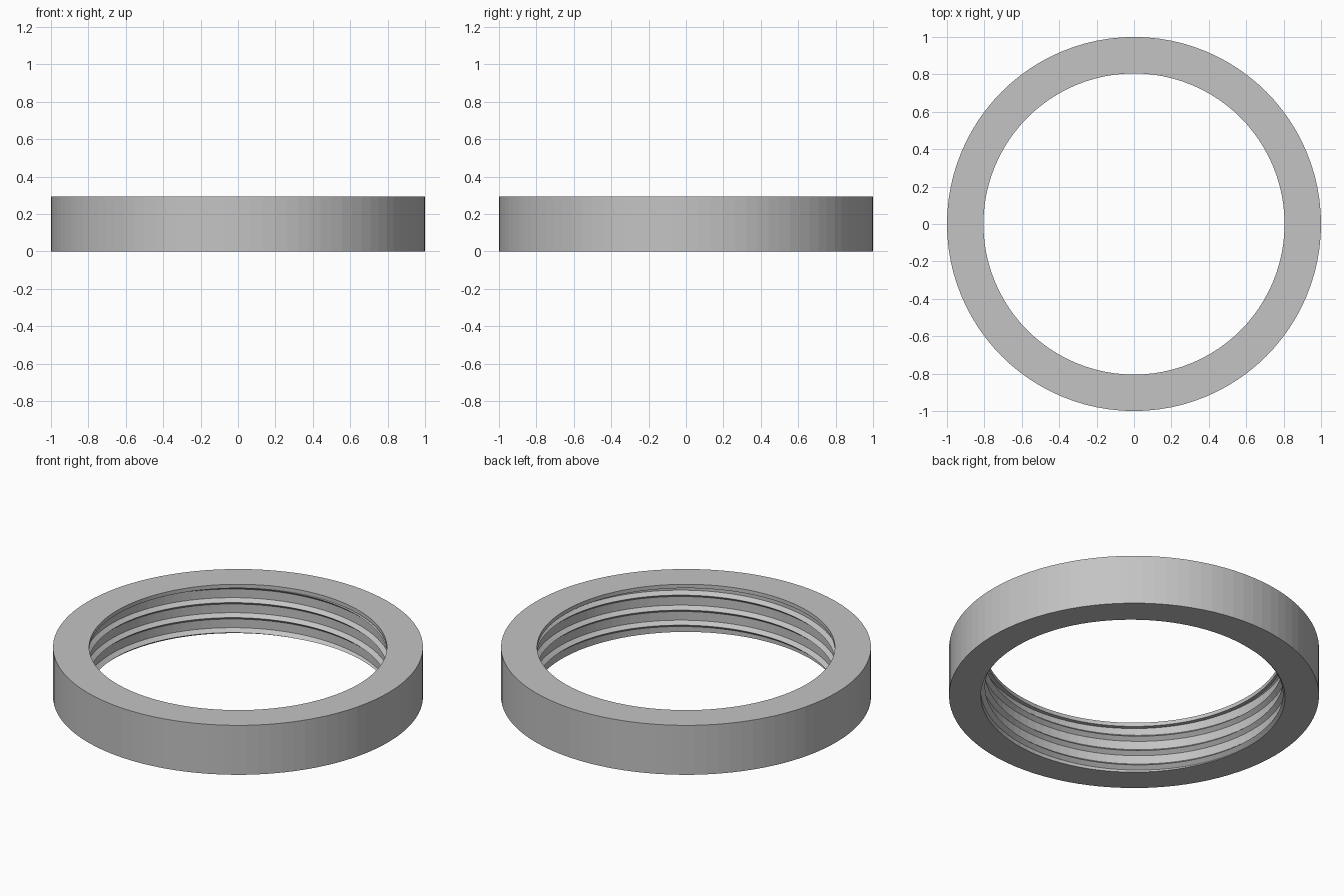
import bpy
import bmesh
import math

cube = bpy.data.objects.get("Cube")
if cube:
    bpy.data.objects.remove(cube, do_unlink=True)

SEGMENTS = 96
HEIGHT = 0.295
OUTER = 1.0
ROOT = 0.828        # bore between the thread ridges
CREST = 0.805       # tip of the ridges and the top lip
LIP_Z = 0.272       # underside of the top lip
PITCH = 0.0895
HALF = 0.019        # half height of a ridge at its base
START_Z = 0.0645    # crest height at angle zero
TURNS = range(-2, 5)


def crest_z(turn, angle):
    return START_Z + PITCH * (turn + angle / math.tau)


def bore_radius(z, angle):
    gap = min(abs(z - crest_z(t, angle)) for t in TURNS)
    return ROOT - (ROOT - CREST) * max(0.0, 1 - gap / HALF)


def ring_profile(angle):
    """Closed section (radius, z) of the ring with its right-hand thread."""
    points = [(OUTER, 0)]
    for turn in TURNS:
        for offset in (-HALF, 0, HALF):
            z = min(max(crest_z(turn, angle) + offset, 0), LIP_Z)
            points.append((bore_radius(z, angle), z))
    return points + [(CREST, LIP_Z), (CREST, HEIGHT), (OUTER, HEIGHT)]


# Threaded ring: sweep the section round the axis, then weld the seam
bm = bmesh.new()
columns = []
for i in range(SEGMENTS + 1):
    angle = math.tau * i / SEGMENTS
    columns.append([bm.verts.new((r * math.cos(angle), r * math.sin(angle), z))
                    for r, z in ring_profile(angle)])
for a, b in zip(columns, columns[1:]):
    for j in range(len(a)):
        k = (j + 1) % len(a)
        bm.faces.new((a[j], a[k], b[k], b[j]))
bmesh.ops.remove_doubles(bm, verts=bm.verts, dist=0.00002)
bmesh.ops.recalc_face_normals(bm, faces=bm.faces)

mesh = bpy.data.meshes.new("threaded_ring")
bm.to_mesh(mesh)
bm.free()
ring = bpy.data.objects.new("threaded_ring", mesh)
bpy.context.collection.objects.link(ring)

# Plain grey
grey = bpy.data.materials.new("light_grey")
grey.use_nodes = True
colour = (0.55, 0.55, 0.55, 1)
grey.diffuse_color = colour
grey.node_tree.nodes["Principled BSDF"].inputs["Base Color"].default_value = colour
mesh.materials.append(grey)
